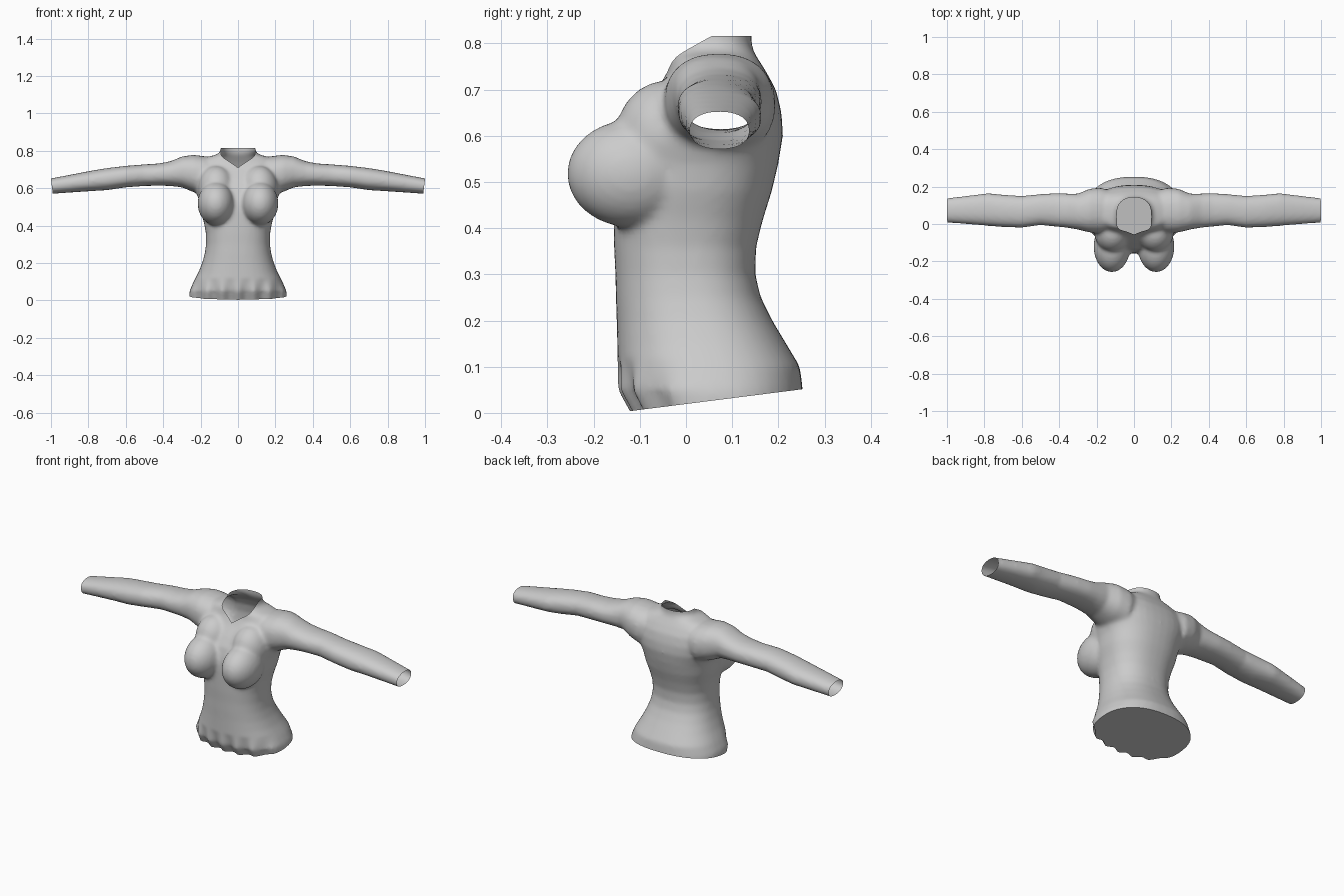
import bpy, bmesh, math
from mathutils import Vector, Matrix

if "Cube" in bpy.data.objects:
    bpy.data.objects.remove(bpy.data.objects["Cube"])

grey = bpy.data.materials.new("light_grey")
grey.diffuse_color = (0.6, 0.6, 0.6, 1)
grey.use_nodes = True
grey.node_tree.nodes["Principled BSDF"].inputs["Base Color"].default_value = grey.diffuse_color
bm = bmesh.new()


def loft(rings):
    """Skin a list of closed point rings and cap both ends."""
    loops = [[bm.verts.new(p) for p in r] for r in rings]
    n = len(loops[0])
    for a, b in zip(loops, loops[1:]):
        for i in range(n):
            bm.faces.new((a[i], a[(i + 1) % n], b[(i + 1) % n], b[i]))
    bm.faces.new(loops[0][::-1])
    bm.faces.new(loops[-1])


def oval(power, n=40):
    """Unit superellipse points."""
    for i in range(n):
        c, s = math.cos(math.tau * i / n), math.sin(math.tau * i / n)
        yield (math.copysign(abs(c) ** (2 / power), c),
               math.copysign(abs(s) ** (2 / power), s))


# Torso and neck: height, half width, front y, back y
torso = [(-0.06, .25, -.09, .25), (0, .262, -.12, .255), (.05, .26, -.148, .253),
         (.10, .238, -.148, .247), (.15, .212, -.149, .217), (.20, .192, -.15, .187),
         (.25, .178, -.152, .162), (.30, .171, -.153, .15), (.36, .172, -.156, .152),
         (.42, .183, -.157, .167), (.48, .20, -.157, .186), (.54, .21, -.15, .20),
         (.60, .232, -.132, .21), (.65, .245, -.10, .207), (.70, .235, -.062, .195),
         (.74, .215, -.04, .173), (.765, .17, -.035, .157), (.782, .11, -.032, .146),
         (.80, .092, -.032, .142), (.87, .09, -.032, .142)]
loft([[(w * u, (f + b) / 2 + (b - f) / 2 * v, z) for u, v in oval(2.35)]
      for z, w, f, b in torso])

# Sleeves: x, front y, back y, bottom z, top z
sleeve = [(.10, -.03, .17, .60, .755), (.18, -.05, .195, .56, .772),
          (.24, -.045, .188, .58, .779), (.30, -.03, .162, .605, .770),
          (.36, -.02, .163, .612, .745), (.42, -.014, .165, .614, .733),
          (.50, -.006, .16, .612, .728), (.60, -.02, .15, .605, .72),
          (.70, -.017, .157, .59, .708), (.78, -.01, .165, .585, .695),
          (.90, .0, .15, .577, .672), (1.04, .01, .133, .567, .645)]
for side in (-1, 1):
    loft([[(side * x, (f + b) / 2 + (b - f) / 2 * u, (lo + hi) / 2 + (hi - lo) / 2 * v)
           for u, v in oval(2.3, 24)][::side] for x, f, b, lo, hi in sleeve])

# Bust: a full lower form and a flatter one blending up to the collarbone
for side in (-1, 1):
    for c, r in (((.118, -.12, .518), (.098, .138, .116)),
                 ((.115, -.04, .60), (.098, .112, .12))):
        m = Matrix.Translation((side * c[0], c[1], c[2])) @ Matrix.Diagonal((*r, 1))
        bmesh.ops.create_uvsphere(bm, u_segments=32, v_segments=20, radius=1, matrix=m)
bmesh.ops.recalc_face_normals(bm, faces=bm.faces)

# Fuse the forms into one soft skin
mesh = bpy.data.meshes.new("shirt")
bm.to_mesh(mesh)
bm.free()
shirt = bpy.data.objects.new("shirt", mesh)
bpy.context.collection.objects.link(shirt)
fuse = shirt.modifiers.new("fuse", 'REMESH')
fuse.mode, fuse.voxel_size = 'VOXEL', 0.01
soft = shirt.modifiers.new("soften", 'SMOOTH')
soft.factor, soft.iterations = 0.5, 8
skin = bpy.data.meshes.new_from_object(
    shirt.evaluated_get(bpy.context.evaluated_depsgraph_get()))
shirt.modifiers.clear()

bm = bmesh.new()
bm.from_mesh(skin)

# Gathered folds along the front hem
for v in bm.verts:
    x, y, z = v.co
    if z < .12 and y < .05:
        fade = min(1, (.12 - z) / .08) * min(1, (.05 - y) / .1)
        v.co.y += .009 * fade * (1 - math.cos(math.tau * x / .085))


def trim(point, normal):
    """Remove everything on the side the normal points to."""
    cut = bmesh.ops.bisect_plane(bm, geom=bm.verts[:] + bm.edges[:] + bm.faces[:],
                                 plane_co=point, plane_no=normal, clear_outer=True)
    return [e for e in cut["geom_cut"] if isinstance(e, bmesh.types.BMEdge)]


# Closed hem, open cuff, collar rim and V neck on one half
hem = trim((0, -.12, .004), (0, .127, -1))
bmesh.ops.contextual_create(bm, geom=hem)
trim((0, 0, 0), (-1, 0, 0))
trim((1, 0, .65), (1, 0, -.12))
trim((0, 0, .816), (0, 0, 1))
trim((0, -.035, .722), (-.48, -.55, 1))
bm.to_mesh(mesh)
bm.free()

# Mirror to the other half
mesh.materials.clear()
mesh.materials.append(grey)
mirror = shirt.modifiers.new("mirror", 'MIRROR')
mirror.merge_threshold = 0.001
bpy.context.view_layer.objects.active = shirt
shirt.select_set(True)
bpy.ops.object.shade_smooth_by_angle(angle=math.radians(40))
